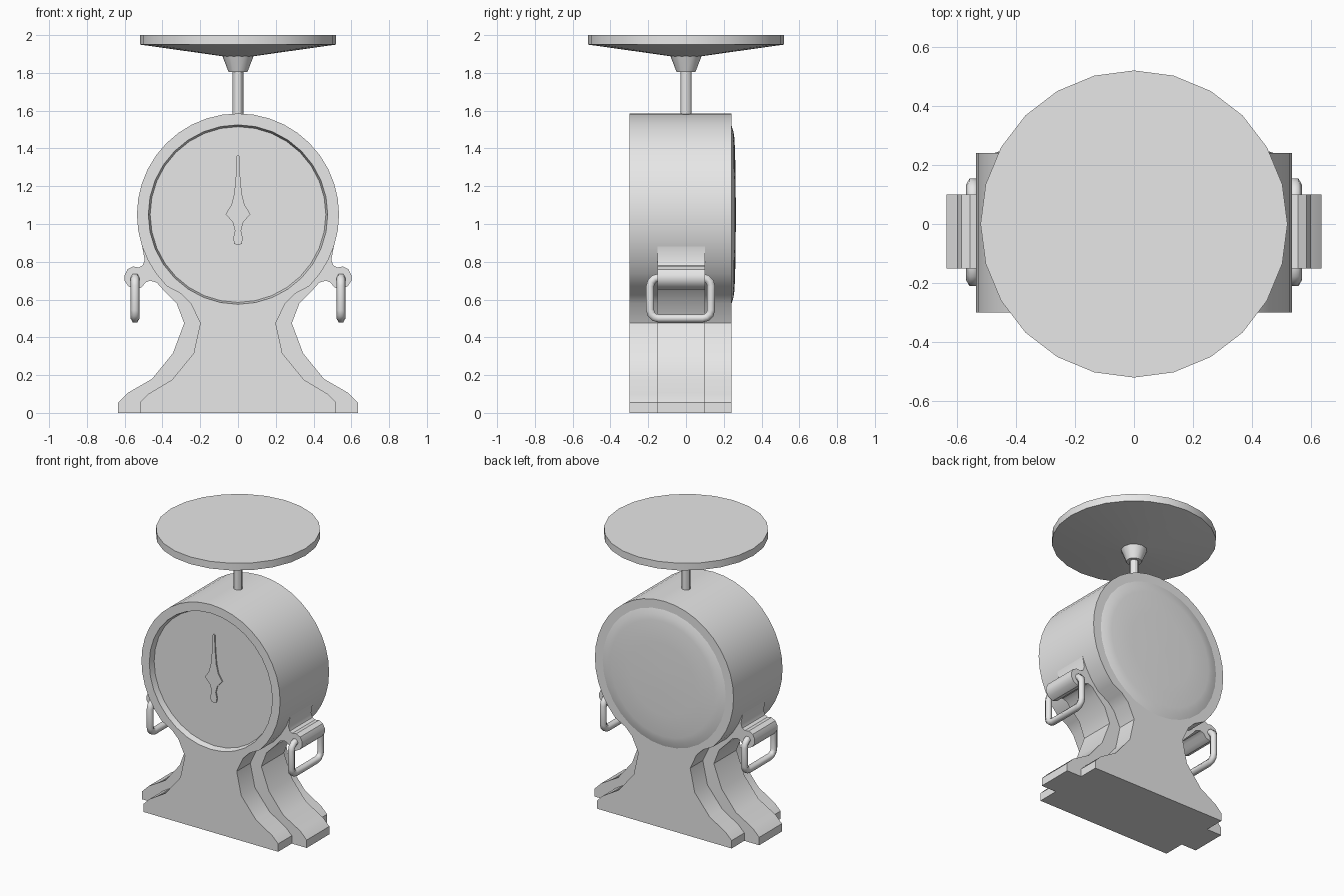
import bpy, bmesh
from math import sin, cos, pi, radians

cube = bpy.data.objects.get("Cube")
if cube:
    bpy.data.objects.remove(cube, do_unlink=True)

GREY = (0.8, 0.8, 0.8, 1)
grey = bpy.data.materials.new("plain_grey")
grey.use_nodes = True
grey.diffuse_color = GREY
grey.node_tree.nodes["Principled BSDF"].inputs["Base Color"].default_value = GREY

DIAL_Z, DRUM_R = 1.05, 0.535
FRONT, BACK = -0.3, 0.24


def finish(name, bm, angle=35):
    bmesh.ops.recalc_face_normals(bm, faces=bm.faces)
    mesh = bpy.data.meshes.new(name)
    bm.to_mesh(mesh)
    bm.free()
    mesh.materials.append(grey)
    obj = bpy.data.objects.new(name, mesh)
    bpy.context.collection.objects.link(obj)
    smooth(obj, angle)
    return obj


def smooth(obj, angle=35):
    bpy.ops.object.select_all(action='DESELECT')
    obj.select_set(True)
    bpy.context.view_layer.objects.active = obj
    bpy.ops.object.shade_smooth_by_angle(angle=radians(angle))


def prism(name, half, y0, y1):
    """Mirror a half outline (x, z) across x = 0 and extrude it along y."""
    pts = half + [(-x, z) for x, z in reversed(half) if x > 1e-4]
    bm = bmesh.new()
    face = bm.faces.new([bm.verts.new((x, y0, z)) for x, z in pts])
    out = bmesh.ops.extrude_face_region(bm, geom=[face])["geom"]
    moved = [v for v in out if isinstance(v, bmesh.types.BMVert)]
    bmesh.ops.translate(bm, verts=moved, vec=(0, y1 - y0, 0))
    return finish(name, bm)


def lathe(name, profile, sides, place):
    """Closed solid of revolution; place maps (a, b, height) to a point."""
    bm = bmesh.new()
    rings = []
    for r, h in profile:
        rings.append([bm.verts.new(place(r * cos(2 * pi * i / sides),
                                         r * sin(2 * pi * i / sides), h))
                      for i in range(sides)])
    for lo, hi in zip(rings, rings[1:]):
        for i in range(sides):
            j = (i + 1) % sides
            bm.faces.new((lo[i], lo[j], hi[j], hi[i]))
    bm.faces.new(rings[0])
    bm.faces.new(rings[-1])
    return finish(name, bm, 30)


def upright(a, b, h):
    return (a, b, h)


def facing(a, b, h):
    return (a, h, DIAL_Z + b)


# Housing: flared foot and round drum in one outline
foot = [(0.52, 0), (0.52, 0.055), (0.475, 0.1), (0.35, 0.175), (0.235, 0.315),
        (0.2, 0.475), (0.25, 0.58), (0.3, 0.63)]
arc = [(DRUM_R * cos(radians(a)), DIAL_Z + DRUM_R * sin(radians(a)))
       for a in range(-45, 91, 9)]
housing = prism("housing", foot + arc, FRONT, BACK)

# Recessed dial
cutter = lathe("dial_cutter", [(0.465, FRONT + 0.04), (0.485, FRONT - 0.04)], 32, facing)
cutter.hide_render = True
cut = housing.modifiers.new("dial_recess", 'BOOLEAN')
cut.operation = 'DIFFERENCE'
cut.solver = 'EXACT'
cut.object = cutter
bpy.context.view_layer.objects.active = housing
bpy.ops.object.modifier_apply(modifier=cut.name)
bpy.data.objects.remove(cutter, do_unlink=True)
smooth(housing)

# Wider middle rib with handle lugs
rib = [(0.635, 0), (0.635, 0.055), (0.585, 0.105), (0.455, 0.18), (0.345, 0.315),
       (0.285, 0.475), (0.325, 0.58), (0.39, 0.645), (0.43, 0.69), (0.465, 0.7),
       (0.49, 0.69), (0.51, 0.665), (0.545, 0.653), (0.58, 0.67), (0.6, 0.7),
       (0.6, 0.73), (0.585, 0.76), (0.555, 0.775), (0.525, 0.77), (0.505, 0.78),
       (0.494, 0.81), (0.508, 0.885), (0.45, 0.9)]
prism("middle_rib", rib, -0.15, 0.1)

# Pointer lying on the dial
pointer = [(0, 0.888), (0.02, 0.895), (0.025, 0.925), (0.016, 0.965), (0.028, 1.01),
           (0.066, 1.052), (0.035, 1.1), (0.02, 1.16), (0.011, 1.26), (0.007, 1.36),
           (0, 1.365)]
prism("pointer", pointer, FRONT + 0.031, FRONT + 0.042)

# Domed back cover
lathe("back_cover", [(0.475, BACK - 0.02), (0.475, BACK), (0.44, 0.251), (0.4, 0.257),
                     (0.25, 0.262), (0.02, 0.264)], 32, facing)

# Stem, pan socket and pan
lathe("stem", [(0.028, 1.55), (0.028, 1.82)], 12, upright)
lathe("pan_socket", [(0.05, 1.805), (0.085, 1.895)], 12, upright)
lathe("weighing_pan", [(0.08, 1.888), (0.52, 1.95), (0.52, 2.0)], 24, upright)

# Rounded wire handles hanging from the lugs
Y0, Y1, Z0, Z1, C = -0.19, 0.133, 0.5, 0.716, 0.045
corners = [(Y0 + C, Z0 + C, 180), (Y1 - C, Z0 + C, 270),
           (Y1 - C, Z1 - C, 0), (Y0 + C, Z1 - C, 90)]
path = [(y + C * cos(radians(a + s)), z + C * sin(radians(a + s)))
        for y, z, a in corners for s in (0, 30, 60, 90)]
for side, x in (("left", 0.545), ("right", -0.545)):
    curve = bpy.data.curves.new(side + "_handle", 'CURVE')
    curve.dimensions = '3D'
    curve.bevel_depth = 0.024
    curve.bevel_resolution = 1
    spline = curve.splines.new('POLY')
    spline.points.add(len(path) - 1)
    for p, (y, z) in zip(spline.points, path):
        p.co = (x, y, z, 1)
    spline.use_cyclic_u = True
    curve.materials.append(grey)
    bpy.context.collection.objects.link(bpy.data.objects.new(side + "_handle", curve))
